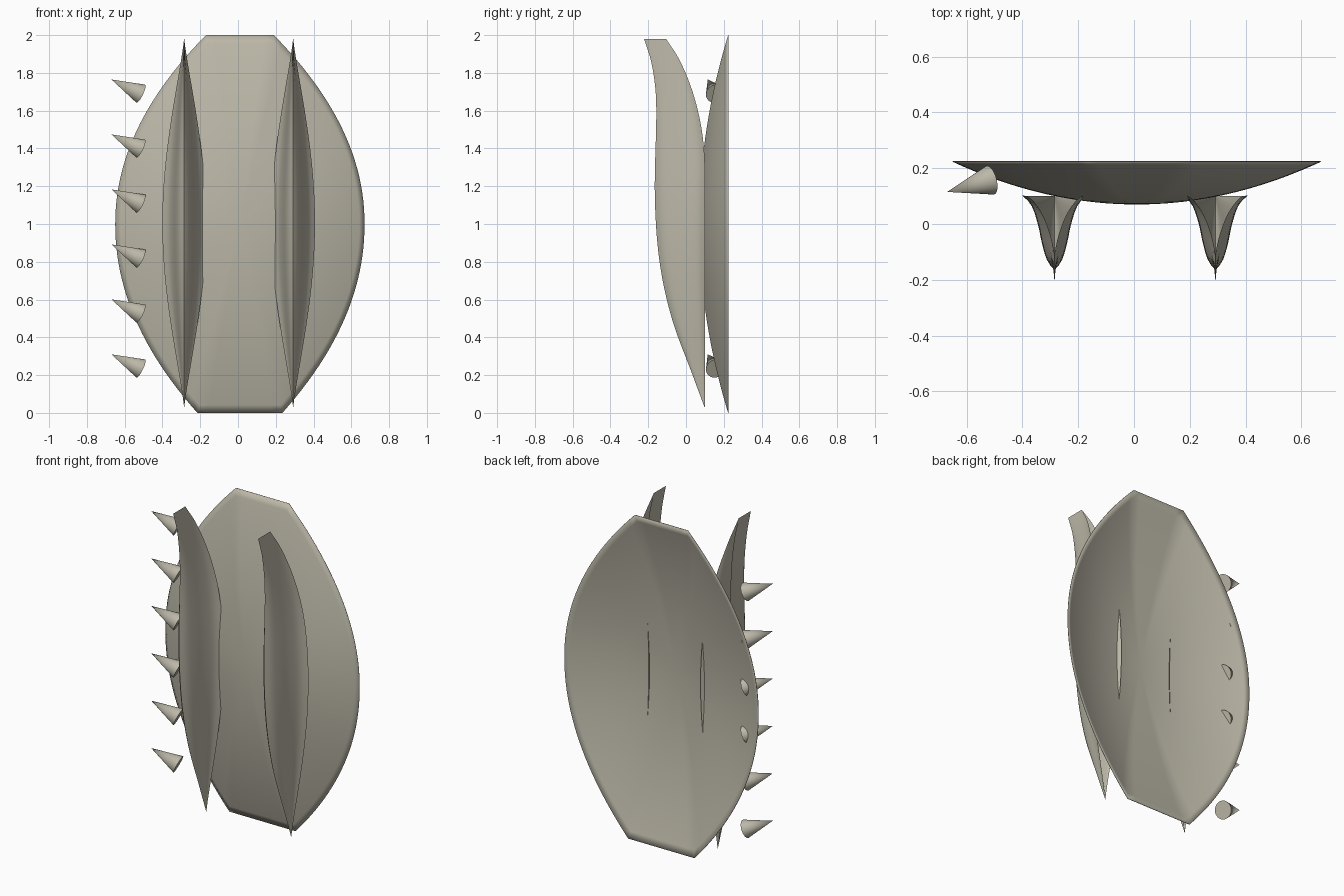
import bpy, bmesh, math
from mathutils import Vector

if "Cube" in bpy.data.objects:
    bpy.data.objects.remove(bpy.data.objects["Cube"])

mat = bpy.data.materials.new("warm stone grey")
mat.diffuse_color = (0.50, 0.475, 0.39, 1)
mat.use_nodes = True
mat.node_tree.nodes["Principled BSDF"].inputs["Base Color"].default_value = mat.diffuse_color


def make_object(name, bm, angle=40):
    me = bpy.data.meshes.new(name)
    bm.to_mesh(me)
    bm.free()
    me.materials.append(mat)
    ob = bpy.data.objects.new(name, me)
    bpy.context.collection.objects.link(ob)
    bpy.ops.object.select_all(action='DESELECT')
    ob.select_set(True)
    bpy.context.view_layer.objects.active = ob
    bpy.ops.object.shade_smooth_by_angle(angle=math.radians(angle))
    return ob


def curve(pts, t):
    """Smooth value through (t, value) pairs."""
    n = len(pts)
    i = 0
    while i < n - 2 and t > pts[i + 1][0]:
        i += 1

    def slope(k):
        a, b = pts[max(k - 1, 0)], pts[min(k + 1, n - 1)]
        return (b[1] - a[1]) / (b[0] - a[0])
    (t0, v0), (t1, v1) = pts[i], pts[i + 1]
    h = t1 - t0
    u = min(max((t - t0) / h, 0), 1)
    return ((2*u**3 - 3*u**2 + 1) * v0 + (u**3 - 2*u**2 + u) * h * slope(i)
            + (3*u**2 - 2*u**3) * v1 + (u**3 - u**2) * h * slope(i + 1))


# Shield shell: shallow dish with a flat rim and clipped ends
def half_width(t):
    tip = 0.18 if t > 0 else 0.225
    return tip + (0.66 - tip) * (1 - abs(t) ** 2.05)


N, TIP, RINGS = 48, 8, 24
right = [(half_width(-1 + 2*i/N), -1 + 2*i/N) for i in range(N + 1)]
top = [(0.18 * (1 - 2*i/TIP), 1) for i in range(1, TIP)]
left = [(-x, t) for x, t in reversed(right)]
bottom = [(0.225 * (-1 + 2*i/TIP), -1) for i in range(1, TIP)]
rim = right + top + left + bottom

bm = bmesh.new()
centre = bm.verts.new((0.01, 0.07, 1))
prev = None
for k in range(1, RINGS + 1):
    r = k / RINGS
    ring = [bm.verts.new((0.01 + x*r, 0.07 + 0.153*r*r, 1 + t*r)) for x, t in rim]
    for i in range(len(ring)):
        j = (i + 1) % len(ring)
        if prev:
            bm.faces.new((prev[i], ring[i], ring[j], prev[j]))
        else:
            bm.faces.new((centre, ring[i], ring[j]))
    prev = ring
shell = make_object("shield_shell", bm)
sol = shell.modifiers.new("thickness", 'SOLIDIFY')
sol.thickness = 0.003
sol.offset = -1

# Fins: hollow blades with flared backs and tips curling forward
ridge = [(0.03, 0.098), (0.2, 0.035), (0.5, -0.075), (0.8, -0.14), (1.15, -0.165),
         (1.65, -0.158), (1.85, -0.182), (1.98, -0.222)]
back = [(0.03, 0.1), (0.7, 0.1), (1.3, 0.1), (1.5, 0.083), (1.7, 0.035),
        (1.87, -0.035), (1.98, -0.105)]
flare = [(0, 0), (0.115, 0.22), (0.35, 0.39), (0.615, 0.52), (0.885, 0.74), (1, 1)]


def fin(name, cx):
    bm = bmesh.new()
    rows, cols = 56, 14
    grid = []
    for i in range(rows + 1):
        z = 0.03 + 1.95 * i / rows
        t = -1 + 2 * i / rows
        w = 0.115 * max(math.cos(math.pi/2 * t), 0) ** 1.15 + 0.0005
        y0, y1 = curve(ridge, z), curve(back, z)
        row = []
        for j in range(-cols, cols + 1):
            s = abs(j) / cols
            x = math.copysign(curve(flare, s) * w, j)
            row.append(bm.verts.new((cx + x, y0 + (y1 - y0) * s, z)))
        grid.append(row)
    for a, b in zip(grid, grid[1:]):
        for j in range(2 * cols):
            bm.faces.new((a[j], a[j+1], b[j+1], b[j]))
    return make_object(name, bm)


fin("left_fin", -0.285)
fin("right_fin", 0.292)

# Row of six spikes down one side
axis = Vector((-0.155, -0.042, 0.075))
for i in range(6):
    bm = bmesh.new()
    bmesh.ops.create_cone(bm, cap_ends=True, segments=32, radius1=0.053,
                          radius2=0, depth=axis.length)
    ob = make_object(f"spike_{i + 1}", bm)
    ob.rotation_euler = axis.to_track_quat('Z', 'Y').to_euler()
    ob.location = Vector((-0.515, 0.157, 1.69 - 0.291 * i)) + axis / 2
